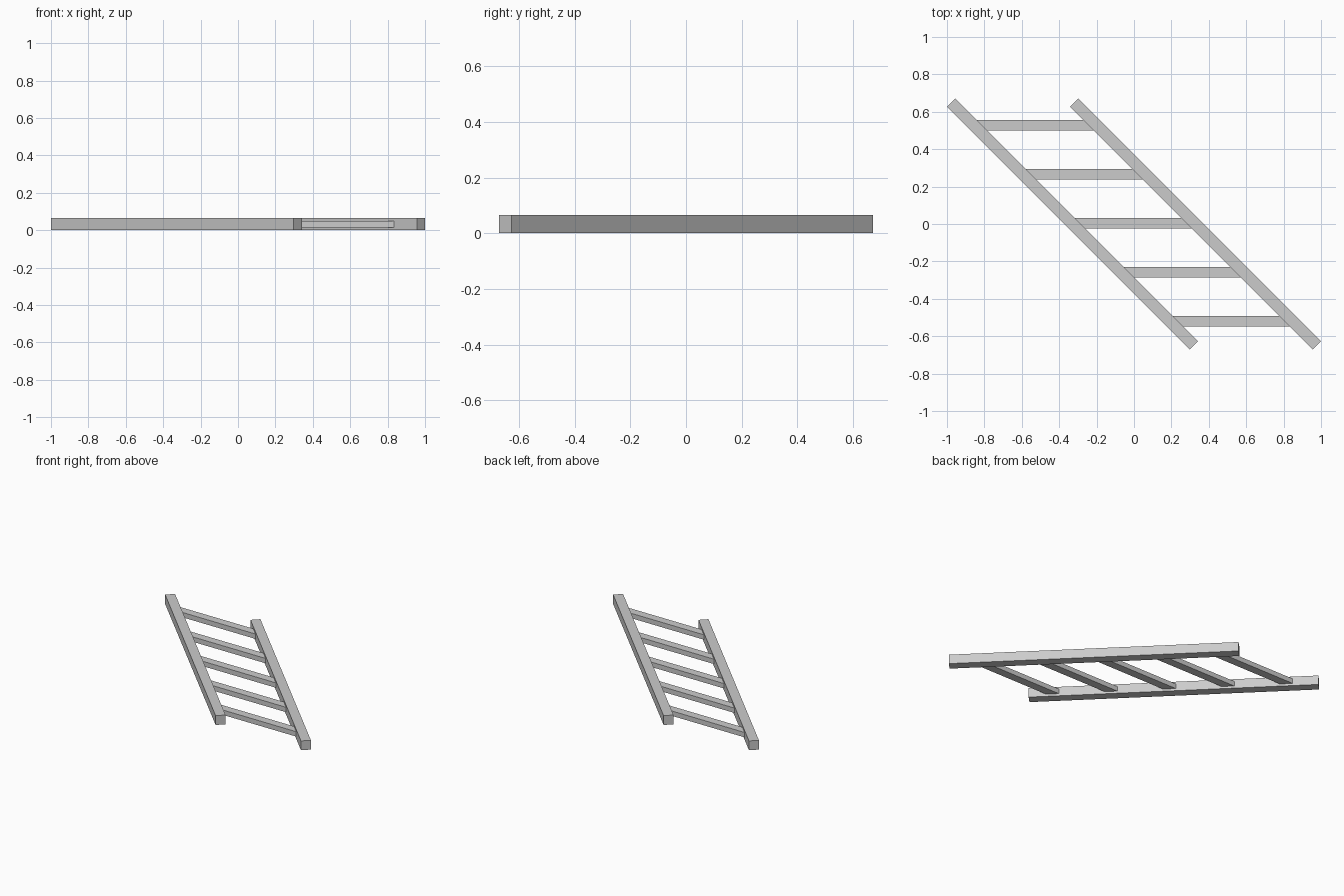
import bpy
import bmesh
from math import radians
from mathutils import Matrix

if "Cube" in bpy.data.objects:
    bpy.data.objects.remove(bpy.data.objects["Cube"])

RAIL_W = 0.0635
RAIL_H = 0.065
RAIL_L = 1.8365
RAIL_X = 0.329     # rail centre offset from the middle
MID_Z = RAIL_H / 2


def box(name, matrix):
    bm = bmesh.new()
    bmesh.ops.create_cube(bm, size=1, matrix=matrix)
    bmesh.ops.recalc_face_normals(bm, faces=bm.faces)
    mesh = bpy.data.meshes.new(name)
    bm.to_mesh(mesh)
    bm.free()
    obj = bpy.data.objects.new(name, mesh)
    bpy.context.collection.objects.link(obj)
    return obj


# Two parallel side rails, running diagonally
for side, x in (("left", -RAIL_X), ("right", RAIL_X)):
    box(side + "_rail",
        Matrix.Translation((x, 0, MID_Z))
        @ Matrix.Rotation(radians(-45), 4, 'Z')
        @ Matrix.Diagonal((RAIL_L, RAIL_W, RAIL_H, 1)))

# Five flat rungs, their ends slanted to sit just inside the rails
shear = Matrix(((1, -1, 0, 0), (0, 1, 0, 0), (0, 0, 1, 0), (0, 0, 0, 1)))
rung_len = 2 * RAIL_X - RAIL_W * 2 ** 0.5 + 0.01
for i in range(5):
    y = 0.528 - i * 0.262
    box(f"rung_{i + 1}",
        Matrix.Translation((-y, y, MID_Z))
        @ shear
        @ Matrix.Diagonal((rung_len, 0.058, 0.034, 1)))
